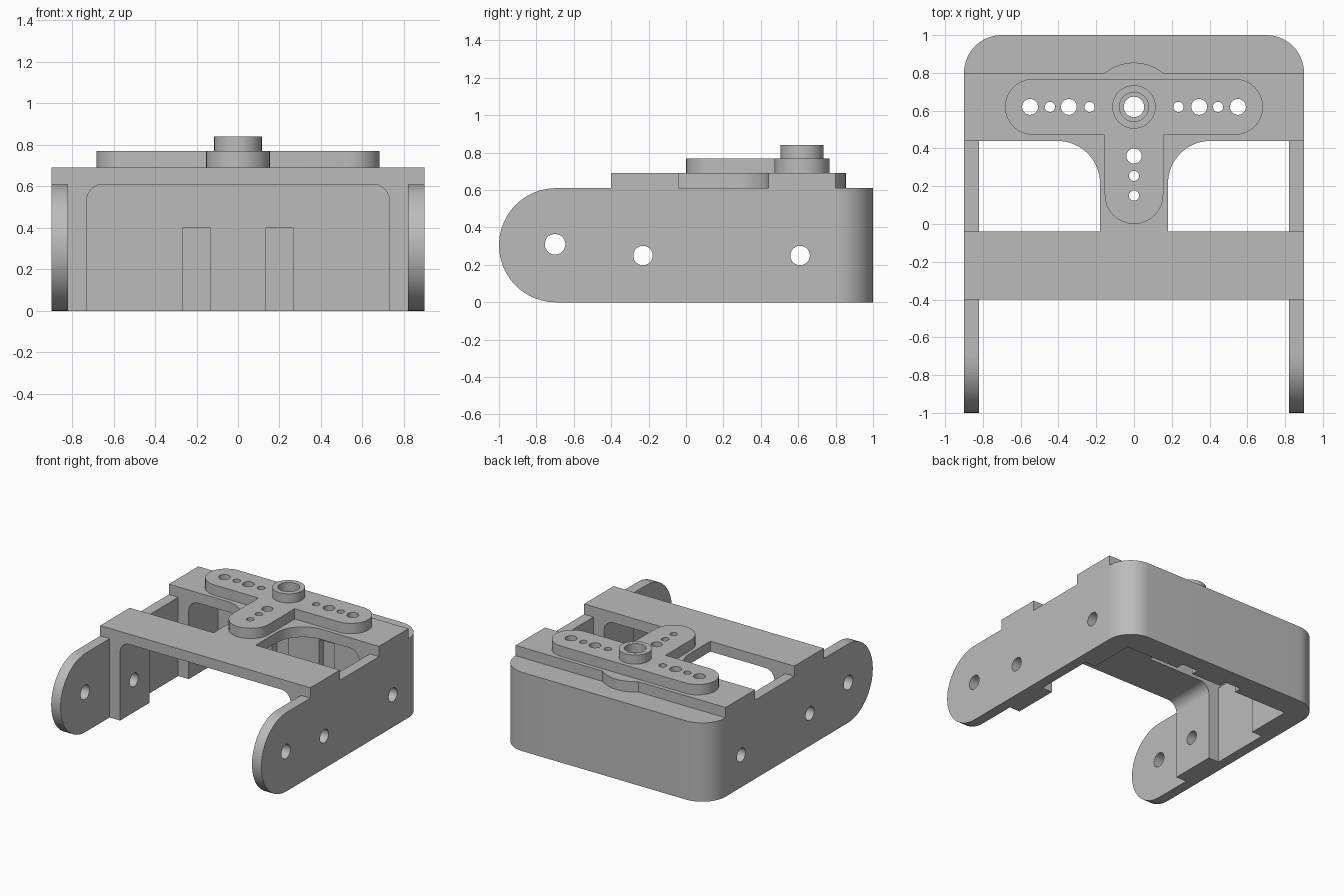
import bpy, bmesh, math
from mathutils import Vector

cube = bpy.data.objects.get("Cube")
if cube:
    bpy.data.objects.remove(cube, do_unlink=True)

grey = bpy.data.materials.new("plain grey")
grey.use_nodes = True
grey.diffuse_color = (0.5, 0.5, 0.5, 1)
grey.node_tree.nodes["Principled BSDF"].inputs["Base Color"].default_value = (0.5, 0.5, 0.5, 1)

ARM_X, WALL, DECK, DECK_TOP, HORN_TOP, HUB_TOP = 0.9, 0.08, 0.61, 0.69, 0.77, 0.84
HUB_Y = 0.62


def arc(cx, cy, r, a0, a1, n=16):
    """Points on an arc, angles in degrees."""
    angles = [math.radians(a0 + (a1 - a0) * i / n) for i in range(n + 1)]
    return [(cx + r * math.cos(a), cy + r * math.sin(a)) for a in angles]


def prism(name, outline, lo, hi, axis="z"):
    """Extrude a 2D outline along an axis."""
    place = {"z": lambda u, v, w: (u, v, w),
             "x": lambda u, v, w: (w, u, v),
             "y": lambda u, v, w: (u, w, v)}[axis]
    bm = bmesh.new()
    face = bm.faces.new([bm.verts.new(place(u, v, lo)) for u, v in outline])
    grown = bmesh.ops.extrude_face_region(bm, geom=[face])["geom"]
    move = Vector(place(0, 0, hi - lo))
    bmesh.ops.translate(bm, vec=move, verts=[g for g in grown if isinstance(g, bmesh.types.BMVert)])
    bmesh.ops.recalc_face_normals(bm, faces=bm.faces)
    mesh = bpy.data.meshes.new(name)
    bm.to_mesh(mesh)
    bm.free()
    mesh.materials.append(grey)
    obj = bpy.data.objects.new(name, mesh)
    bpy.context.collection.objects.link(obj)
    return obj


def disc(name, u, v, r, lo, hi, axis="z"):
    return prism(name, arc(u, v, r, 0, 360, 40)[:-1], lo, hi, axis)


def box(name, x0, x1, y0, y1, z0, z1):
    return prism(name, [(x0, y0), (x1, y0), (x1, y1), (x0, y1)], z0, z1)


def combine(obj, tool, operation="DIFFERENCE"):
    """Boolean a helper into a part, then discard the helper."""
    mod = obj.modifiers.new("combine", "BOOLEAN")
    mod.operation, mod.solver, mod.object = operation, "EXACT", tool
    bpy.context.view_layer.objects.active = obj
    bpy.ops.object.modifier_apply(modifier=mod.name)
    bpy.data.objects.remove(tool, do_unlink=True)


def side_holes(obj, holes):
    for y, z, r in holes:
        combine(obj, disc("hole_cutter", y, z, r, -1.2, 1.2, "x"))


def horn_holes(obj):
    for side in (-1, 1):
        for x, r in ((0.55, 0.042), (0.445, 0.027), (0.345, 0.042), (0.235, 0.027)):
            combine(obj, disc("hole_cutter", side * x, HUB_Y, r, 0.5, 1))
    for y, r in ((0.36, 0.04), (0.255, 0.027), (0.15, 0.027)):
        combine(obj, disc("hole_cutter", 0, y, r, 0.5, 1))
    combine(obj, disc("hole_cutter", 0, HUB_Y, 0.054, 0.5, 1))


# U-shaped outer bracket: rounded rear corners, rounded arm ends
inner = ARM_X - WALL
plan = [(-inner, -1), (-inner, 0.8), (inner, 0.8), (inner, -1), (ARM_X, -1)]
plan += arc(0.7, 0.8, 0.2, 0, 90) + arc(-0.7, 0.8, 0.2, 90, 180) + [(-ARM_X, -1)]
bracket = prism("outer_bracket", plan, 0, DECK)
r = DECK / 2
profile = arc(r - 1, r, r, 90, 270, 32) + [(1.1, 0), (1.1, DECK)]
combine(bracket, prism("arm_profile", profile, -1.2, 1.2, "x"), "INTERSECT")
side_holes(bracket, [(-0.7, 0.31, 0.055), (-0.23, 0.25, 0.052), (HUB_Y - 0.01, 0.25, 0.052)])

# Wire slots in the rear wall
for side in (-1, 1):
    x = side * 0.2
    combine(bracket, box("slot_cutter", x - 0.068, x + 0.068, 0.7, 0.86, -0.1, 0.4))

# Deck frame: two cross bars, bridge with filleted roots, round boss
frame = box("deck_frame", -ARM_X, ARM_X, -0.4, -0.04, DECK, DECK_TOP)
rear = [(-ARM_X, 0.8), (-ARM_X, 0.44)]
rear += arc(-0.405, 0.215, 0.225, 90, 0) + [(-0.18, -0.1), (0.18, -0.1)]
rear += arc(0.405, 0.215, 0.225, 180, 90) + [(ARM_X, 0.44), (ARM_X, 0.8)]
combine(frame, prism("rear_bar", rear, DECK, DECK_TOP), "UNION")
combine(frame, disc("boss", 0, 0.61, 0.245, DECK, DECK_TOP), "UNION")
horn_holes(frame)

# Four legs hanging inside the arms, filleted into the deck
parts = [bracket, frame]
for place, y0 in (("front", -0.4), ("rear", 0.44)):
    for label, side in (("left", 1), ("right", -1)):
        outline = [(inner, 0), (inner, DECK), (0.65, DECK)] + arc(0.65, 0.53, 0.08, 90, 0) + [(0.73, 0)]
        outline = [(side * u, v) for u, v in outline]
        leg = prism(f"{place}_{label}_leg", outline, y0, y0 + 0.36, "y")
        side_holes(leg, [(y0 + 0.17, 0.25, 0.052)])
        parts.append(leg)

# T-shaped horn with a hollow hub
tee = arc(-0.535, HUB_Y, 0.148, 90, 270) + arc(0, 0.155, 0.155, 180, 360)
tee += arc(0.535, HUB_Y, 0.148, -90, 90)
tee.insert(17, (-0.155, HUB_Y - 0.148))
tee.insert(35, (0.155, HUB_Y - 0.148))
horn = prism("tee_horn", tee, DECK_TOP, HORN_TOP)
horn_holes(horn)
hub = disc("hub_ring", 0, HUB_Y, 0.115, HORN_TOP, HUB_TOP)
combine(hub, disc("bore_cutter", 0, HUB_Y, 0.077, 0.7, 1))
parts += [horn, hub]

# Smooth curved walls, keep edges sharp
bpy.ops.object.select_all(action="DESELECT")
for part in parts:
    part.select_set(True)
bpy.context.view_layer.objects.active = bracket
bpy.ops.object.shade_smooth_by_angle(angle=math.radians(30))
